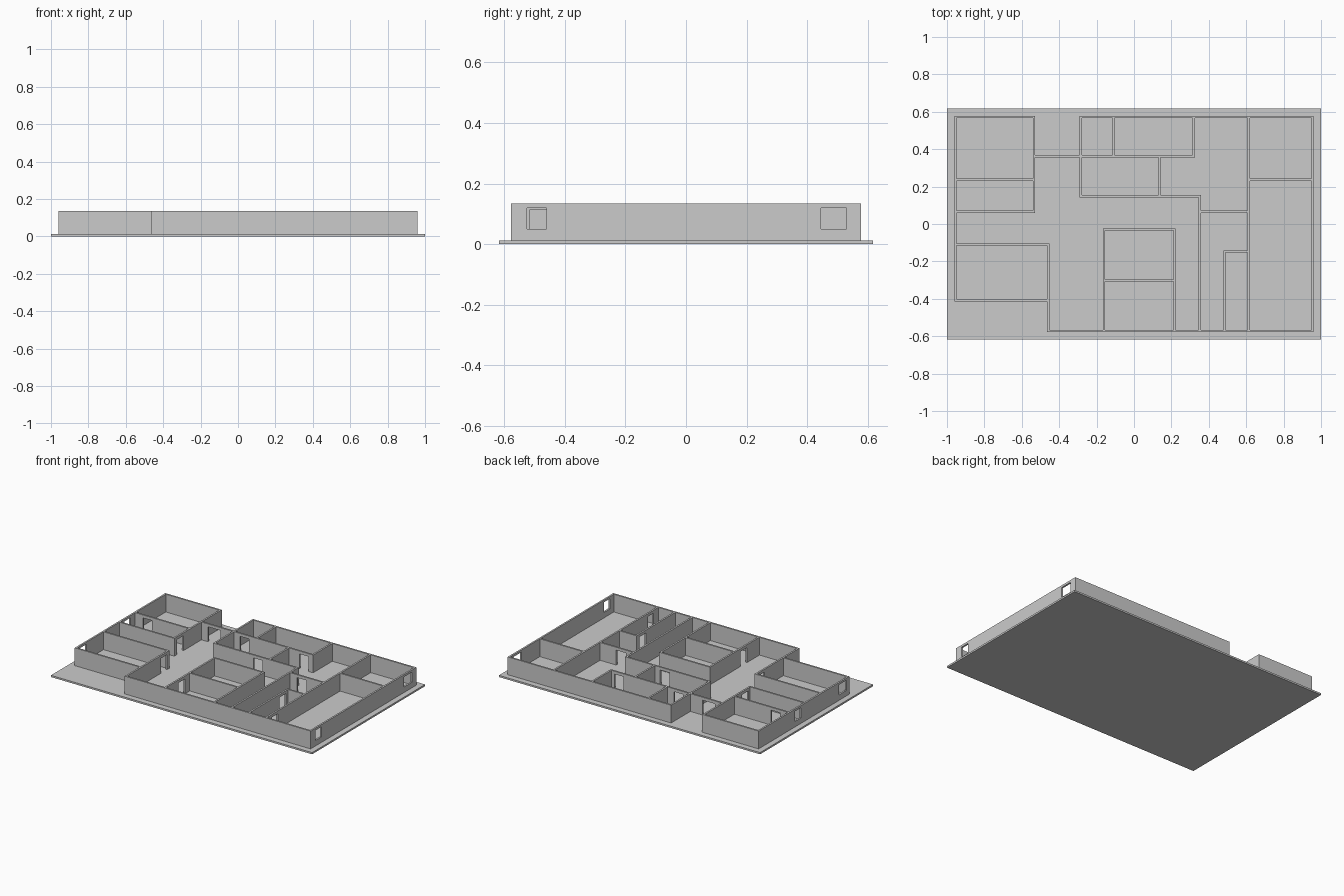
import bpy, bmesh

if "Cube" in bpy.data.objects:
    bpy.data.objects.remove(bpy.data.objects["Cube"])

T = 0.006                    # half wall thickness
Z0, Z1 = 0.012, 0.135        # floor top, wall top
DOOR = (Z0, 0.115)
WINDOW = (0.05, 0.12)

# walls: axis the wall runs along, fixed coordinate, start, end
WALLS = [
    # outer shell
    ('x', 0.572, -0.955, -0.535), ('x', 0.572, -0.285, 0.955),
    ('x', -0.572, -0.458, 0.955), ('y', -0.955, -0.408, 0.572),
    ('y', 0.955, -0.572, 0.572), ('x', -0.408, -0.955, -0.458),
    ('y', -0.458, -0.572, -0.11), ('x', -0.11, -0.955, -0.458),
    # upper left rooms
    ('y', -0.535, 0.065, 0.572), ('x', 0.237, -0.955, -0.535),
    ('x', 0.065, -0.955, -0.535),
    # entry and upper middle rooms
    ('x', 0.362, -0.535, 0.32), ('y', -0.285, 0.148, 0.572),
    ('y', -0.11, 0.362, 0.572), ('y', 0.32, 0.362, 0.572),
    ('x', 0.148, -0.285, 0.352), ('y', 0.137, 0.148, 0.362),
    # hall and right rooms
    ('y', 0.352, -0.572, 0.148), ('x', 0.065, 0.352, 0.614),
    ('y', 0.614, -0.572, 0.572), ('x', 0.237, 0.614, 0.955),
    ('y', 0.484, -0.572, -0.147), ('x', -0.147, 0.484, 0.614),
    # central rooms
    ('y', -0.16, -0.572, -0.03), ('y', 0.216, -0.572, -0.03),
    ('x', -0.03, -0.16, 0.216), ('x', -0.302, -0.16, 0.216),
]
# openings: axis, fixed coordinate, start, end, height range
OPENINGS = [
    ('y', 0.955, -0.525, -0.46, WINDOW), ('y', 0.955, 0.445, 0.53, WINDOW),
    ('y', -0.955, -0.385, -0.3, WINDOW), ('y', -0.955, 0.115, 0.18, WINDOW),
    ('x', 0.237, -0.89, -0.82, DOOR), ('y', -0.535, 0.09, 0.16, DOOR),
    ('y', -0.458, -0.195, -0.13, DOOR), ('x', 0.362, -0.48, -0.385, DOOR),
    ('x', 0.362, -0.235, -0.165, DOOR), ('x', 0.362, 0.22, 0.29, DOOR),
    ('x', 0.148, 0.02, 0.09, DOOR), ('x', 0.065, 0.41, 0.485, DOOR),
    ('y', 0.484, -0.245, -0.175, DOOR), ('y', 0.614, -0.515, -0.45, DOOR),
    ('y', -0.16, -0.43, -0.36, DOOR),
]


def block(axis, c, a, b, grow, half, z):
    """Plan rectangle along an axis as (x0, x1, y0, y1, z0, z1)."""
    along, across = (a - grow, b + grow), (c - half, c + half)
    p = along + across if axis == 'x' else across + along
    return tuple(round(v, 4) for v in p + z)


def inside(boxes, p):
    return any(b[0] < p[0] < b[1] and b[2] < p[1] < b[3] and b[4] < p[2] < b[5]
               for b in boxes)


def add_object(name, bm):
    me = bpy.data.meshes.new(name)
    bm.to_mesh(me)
    bm.free()
    ob = bpy.data.objects.new(name, me)
    bpy.context.collection.objects.link(ob)
    return ob


# floor slab
bm = bmesh.new()
bmesh.ops.create_cube(bm, size=1)
for v in bm.verts:
    v.co.x *= 2.0
    v.co.y *= 1.235
    v.co.z = (v.co.z + 0.5) * Z0
add_object("floor_slab", bm)

# walls: merged into one clean shell, keeping only the outside faces of solid cells
solid = [block(*w, T, T, (Z0, Z1)) for w in WALLS]
holes = [block(*o[:4], 0, T, o[4]) for o in OPENINGS]
cuts = [sorted({v for b in solid + holes for v in b[i:i + 2]}) for i in (0, 2, 4)]
sizes = [len(c) - 1 for c in cuts]
filled = set()
for i in range(sizes[0]):
    for j in range(sizes[1]):
        for k in range(sizes[2]):
            p = [(cuts[n][m] + cuts[n][m + 1]) / 2 for n, m in enumerate((i, j, k))]
            if inside(solid, p) and not inside(holes, p):
                filled.add((i, j, k))

bm = bmesh.new()
verts = {}


def vert(key):
    if key not in verts:
        verts[key] = bm.verts.new([cuts[n][key[n]] for n in range(3)])
    return verts[key]


for cell in filled:
    for n in range(3):
        for side in (0, 1):
            other = list(cell)
            other[n] += 1 if side else -1
            if tuple(other) in filled:
                continue
            u, w = (n + 1) % 3, (n + 2) % 3
            quad = []
            for du, dw in ((0, 0), (1, 0), (1, 1), (0, 1)):
                key = list(cell)
                key[n] += side
                key[u] += du
                key[w] += dw
                quad.append(vert(tuple(key)))
            bm.faces.new(quad if side else quad[::-1])

bmesh.ops.dissolve_limit(bm, angle_limit=0.01, verts=bm.verts[:], edges=bm.edges[:])
add_object("room_walls", bm)
